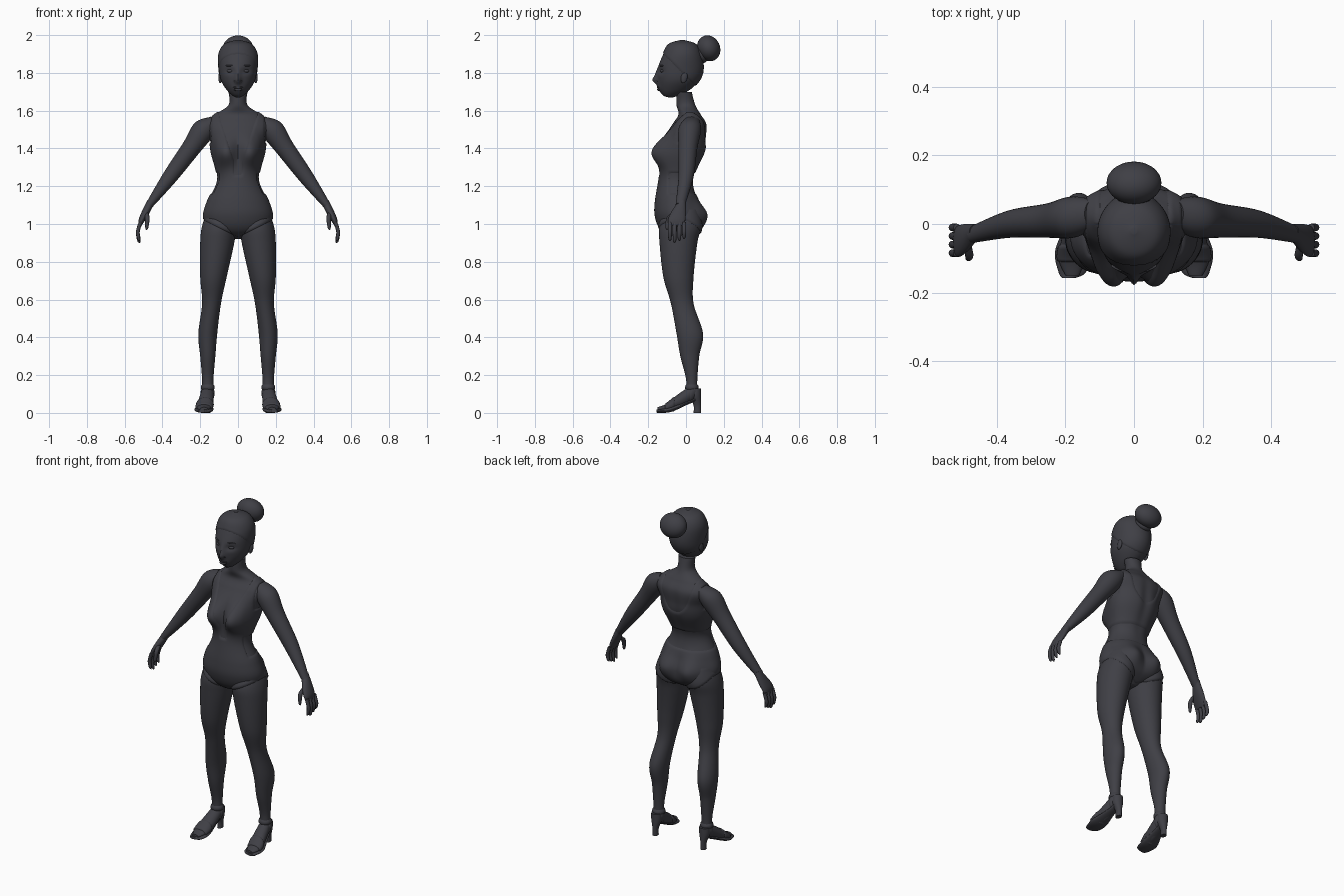
import bpy, bmesh, math
from math import exp, hypot, radians
from mathutils import Vector, Matrix, Euler

cube = bpy.data.objects.get("Cube")
if cube:
    bpy.data.objects.remove(cube)

charcoal = bpy.data.materials.new("charcoal")
charcoal.use_nodes = True
charcoal.diffuse_color = (.05, .05, .06, 1)
shader = charcoal.node_tree.nodes["Principled BSDF"]
shader.inputs["Base Color"].default_value = charcoal.diffuse_color
UP, DOWN = Vector((0, 0, 1)), Vector((0, 0, -1))
BACK, FORWARD = Vector((0, 1, 0)), Vector((0, -1, 0))


def finish(name, bm):
    bmesh.ops.recalc_face_normals(bm, faces=bm.faces)
    mesh = bpy.data.meshes.new(name)
    bm.to_mesh(mesh)
    bm.free()
    mesh.materials.append(charcoal)
    mesh.shade_smooth()
    mesh.set_sharp_from_angle(angle=radians(50))
    part = bpy.data.objects.new(name, mesh)
    bpy.context.collection.objects.link(part)
    return part


def spline(rows, steps):
    """Smooth interpolation through rows of numbers."""
    padded = [rows[0], *rows, rows[-1]]
    for before, start, end, after in zip(padded, padded[1:], padded[2:], padded[3:]):
        for step in range(steps):
            t = step / steps
            yield [b + t / 2 * (c - a + t * (2 * a - 5 * b + 4 * c - d + t * (3 * (b - c) + d - a)))
                   for a, b, c, d in zip(before, start, end, after)]
    yield rows[-1]


def loft(name, rows, axis=DOWN, side=1, sides=32, steps=8, warp=None):
    """Skin oval rings (x, y, z, half width, half depth) set square to the axis."""
    reference = UP if axis == FORWARD else BACK
    across = reference.cross(axis).normalized()
    along = axis.cross(across).normalized()
    bm = bmesh.new()
    rings = []
    for x, y, z, width, depth in spline(rows, steps):
        ring = []
        for k in range(sides):
            angle = math.tau * k / sides
            point = Vector((x, y, z))
            point += across * (width * math.cos(angle)) + along * (depth * math.sin(angle))
            if warp:
                warp(point)
            point.x *= side
            ring.append(bm.verts.new(point))
        rings.append(ring)
    for upper, lower in zip(rings, rings[1:]):
        for k in range(sides):
            bm.faces.new((upper[k - 1], upper[k], lower[k], lower[k - 1]))
    bm.faces.new(rings[0])
    bm.faces.new(rings[-1])
    return finish(name, bm)


def shell(name, source, rule, thick):
    """Thin layer over the source; it sinks under the surface where the rule is negative."""
    bm = bmesh.new()
    bm.from_mesh(source.data)
    bm.normal_update()
    cover = {vert: rule(abs(vert.co.x), vert.co.y, vert.co.z) for vert in bm.verts}
    moves = {vert: vert.normal * max(-thick, min(thick, value)) for vert, value in cover.items()}
    for vert, move in moves.items():
        vert.co += move
    hidden = [face for face in bm.faces
              if len(face.verts) > 4 or max(cover[vert] for vert in face.verts) < -thick]
    bmesh.ops.delete(bm, geom=hidden, context="FACES")
    finish(name, bm)


def ball(name, centre, size, tilt=0, yaw=0):
    bm = bmesh.new()
    turn = Euler((radians(tilt), 0, radians(yaw)))
    matrix = Matrix.LocRotScale(Vector(centre), turn, Vector(size))
    bmesh.ops.create_uvsphere(bm, u_segments=32, v_segments=20, radius=1, matrix=matrix)
    finish(name, bm)


def bump(distance, spread):
    return exp(-(distance / spread) ** 2)


# Torso with neck, bust and seat
def torso_warp(point):
    x, y, z = abs(point.x), point.y, point.z
    front = max(0, min(1, -20 * y - .6))
    rear = max(0, min(1, 25 * y))
    point.y -= .07 * front * bump(x - .07, .06) * bump(z - 1.38, .07)
    point.y += .04 * rear * bump(x - .08, .06) * bump(z - 1.05, .07)
    point.y -= .01 * rear * bump(x, .03) * bump(z - 1.4, .15)


torso = loft("torso", [(0, y, z, width, depth) for z, y, width, depth in (
    (1.7, -.01, .05, .04), (1.63, 0, .05, .05), (1.58, .02, .12, .06), (1.53, .02, .17, .09),
    (1.46, 0, .15, .11), (1.38, -.01, .14, .11), (1.24, -.05, .11, .09), (1.12, -.05, .16, .11),
    (1.04, -.04, .18, .12), (.97, -.03, .15, .1), (.92, -.03, .03, .03))],
    sides=96, steps=12, warp=torso_warp)


# One-piece suit with plunging front, scooped back, bare waist and angled hems
def hem(x, y, z):
    return z - .93 - x / 2 + .4 * max(y, 0)


def suit_cover(x, y, z):
    plunge = max(x - .02 - max(z - 1.33, 0) / 3, 1.26 - z)
    scoop = hypot(x, (z - 1.6) / 2) - .1
    neckline = plunge if y < 0 else scoop
    armhole = max(.14 - x, 1.43 - z)
    cutout = max(z - 1.27, 1.16 - z, -.09 - y)
    return min(neckline, armhole, cutout, hem(x, y, z))


shell("bodysuit", torso, suit_cover, .005)


# Head with nose, eye sockets and mouth
def head_warp(point):
    x, y, z = abs(point.x), point.y, point.z
    if y < -.06:
        nose = .024 * bump(x, .016) * bump(z - 1.76, .02)
        bridge = .01 * bump(x, .013) * bump(z - 1.79, .03)
        socket = .011 * bump(x - .043, .026) * bump(z - 1.81, .017)
        mouth = .007 * bump(x, .03) * bump(z - 1.72, .02)
        point.y += socket - nose - bridge - mouth


head = loft("head", [(0, y, z, width, depth) for z, y, width, depth in (
    (1.97, -.02, .01, .01), (1.95, -.02, .07, .07), (1.9, -.02, .1, .1), (1.82, -.03, .1, .12),
    (1.76, -.04, .09, .11), (1.71, -.06, .06, .08), (1.68, -.08, .03, .04), (1.67, -.08, .01, .01))],
    sides=80, steps=10, warp=head_warp)
shell("hair", head, lambda x, y, z: z - 1.78 + y, .004)
ball("hair_bun", (0, .12, 1.93), (.08, .06, .07), tilt=25)
ball("hair_tie", (0, .08, 1.9), (.05, .03, .05), tilt=25)
ball("upper_lip", (0, -.145, 1.723), (.026, .008, .006))
ball("lower_lip", (0, -.144, 1.711), (.022, .009, .007))

for side, label in ((1, "left"), (-1, "right")):
    # Face and ear details
    ball(label + "_eye", (side * .042, -.124, 1.81), (.018, .012, .009), yaw=side * 18)
    ball(label + "_brow", (side * .045, -.13, 1.838), (.024, .006, .004), yaw=side * 22)
    ball(label + "_nostril", (side * .012, -.15, 1.756), (.009, .01, .007))
    ball(label + "_ear", (side * .094, -.01, 1.775), (.01, .017, .03), tilt=-12)

    # Arm, palm, fingers and thumb
    loft(label + "_arm", (
        (.12, .03, 1.55, .03, .04), (.18, .02, 1.5, .06, .06), (.25, .01, 1.4, .05, .05),
        (.36, 0, 1.25, .04, .04), (.47, -.03, 1.1, .02, .025)),
        Vector((.6, 0, -.8)), side)
    loft(label + "_palm", (
        (.46, -.02, 1.12, .02, .02), (.49, -.04, 1.06, .02, .04),
        (.51, -.05, 1.02, .016, .046), (.52, -.05, .99, .008, .04)),
        Vector((.3, 0, -1)).normalized(), side)
    for k, finger in enumerate(("index", "middle", "ring", "little")):
        y = -.085 + k / 40
        tip = .9 + abs(k - 1) / 100
        loft(f"{label}_{finger}_finger", (
            (.516, y, 1.01, .01, .011), (.53, y, .96, .01, .011),
            (.525, y, tip + .01, .008, .008), (.52, y, tip, .001, .001)), DOWN, side, 12, 6)
    loft(label + "_thumb", (
        (.485, -.06, 1.06, .01, .016), (.48, -.09, 1.03, .012, .014),
        (.483, -.1, .98, .008, .008), (.485, -.1, .967, .001, .001)), DOWN, side, 12, 6)

    # Leg, shorts leg and ankle strap
    leg = loft(label + "_leg", (
        (.1, -.02, 1.07, .06, .08), (.1, -.03, .99, .09, .11), (.11, -.04, .9, .09, .1),
        (.13, -.04, .72, .07, .08), (.14, -.02, .58, .05, .06), (.16, .02, .42, .05, .07),
        (.16, .02, .3, .04, .05), (.16, .03, .18, .03, .03), (.16, .03, .09, .03, .03)),
        DOWN, side, 64, 12)
    shell(label + "_shorts_leg", leg, hem, .007)
    shell(label + "_ankle_strap", leg, lambda x, y, z: .015 - abs(z - .135), .007)

    # High heeled sandal: foot, toe strap, heel cup, sole and heel
    foot = loft(label + "_foot", (
        (.16, .06, .11, .01, .02), (.16, .04, .11, .03, .04), (.17, -.04, .06, .04, .04),
        (.18, -.1, .03, .04, .02), (.18, -.15, .02, .02, .01)), FORWARD, side, steps=12)
    shell(label + "_toe_strap", foot, lambda x, y, z: .025 - abs(y + .085), .005)
    shell(label + "_heel_cup", foot, lambda x, y, z: y - .02, .005)
    loft(label + "_sole", (
        (.16, .07, .08, .02, .01), (.17, 0, .05, .03, .01), (.18, -.08, .02, .05, .015),
        (.18, -.14, .01, .04, .01), (.19, -.157, .01, .02, .008)), FORWARD, side)
    loft(label + "_heel", (
        (.16, .05, .13, .03, .03), (.16, .05, .09, .03, .03),
        (.16, .06, .04, .016, .02), (.16, .06, 0, .015, .02)), DOWN, side)
